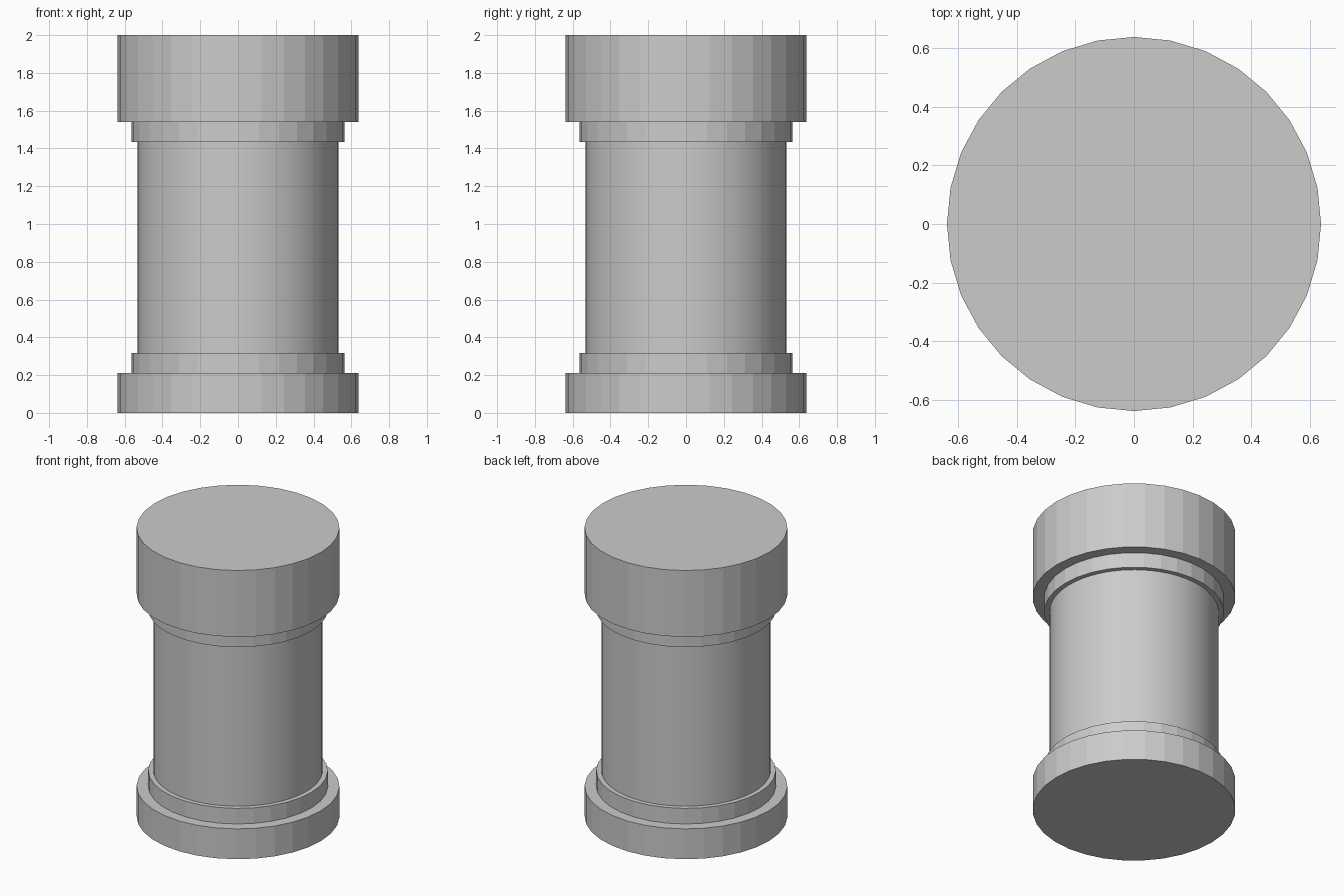
import bpy
import math

if "Cube" in bpy.data.objects:
    bpy.data.objects.remove(bpy.data.objects["Cube"])


def disc(name, radius, z0, z1, sides=32, smooth=False):
    bpy.ops.mesh.primitive_cylinder_add(
        vertices=sides, radius=radius, depth=z1 - z0,
        location=(0, 0, (z0 + z1) / 2))
    obj = bpy.context.object
    obj.name = name
    if smooth:
        bpy.ops.object.shade_smooth_by_angle(angle=math.radians(30))
    return obj


# Wide base and the step above it
disc("base", 0.637, 0.0, 0.21)
disc("lower_collar", 0.564, 0.21, 0.318)

# Smooth round shaft
disc("shaft", 0.531, 0.318, 1.435, sides=64, smooth=True)

# Step below the cap and the tall cap
disc("upper_collar", 0.564, 1.435, 1.54)
disc("cap", 0.637, 1.54, 2.0)
